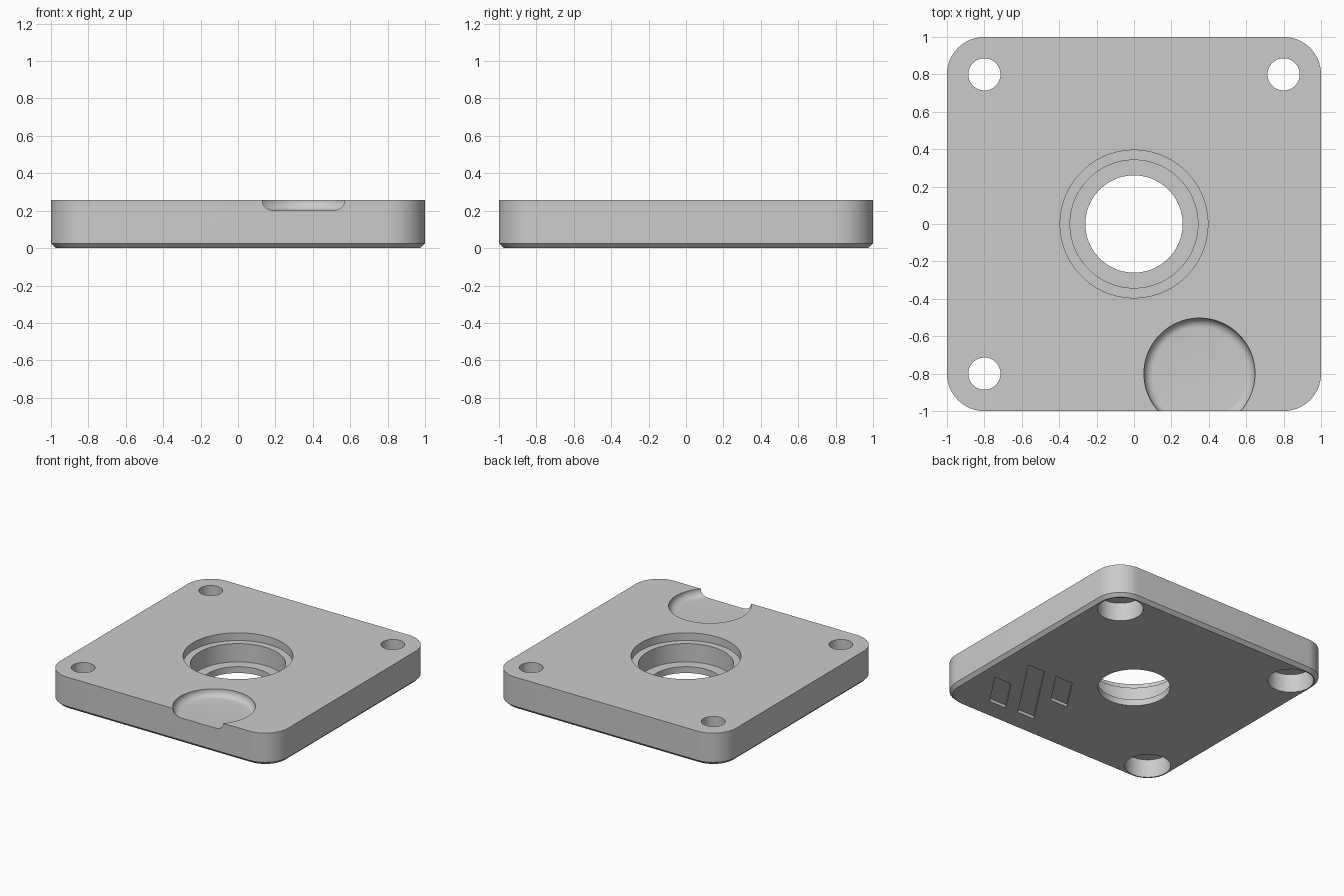
import bpy, bmesh
from math import sin, cos, pi, radians

cube = bpy.data.objects.get("Cube")
if cube:
    bpy.data.objects.remove(cube, do_unlink=True)

HEIGHT = 0.256
CORNER = 0.2
CHAMFER = 0.025
OVER = 0.1          # how far cutters reach past the plate

grey = bpy.data.materials.new("plain grey")
grey.use_nodes = True
colour = (0.6, 0.6, 0.6, 1)
grey.diffuse_color = colour
grey.node_tree.nodes["Principled BSDF"].inputs["Base Color"].default_value = colour


def loft(name, rings):
    """Closed solid through matching rings of points, listed bottom to top."""
    bm = bmesh.new()
    loops = [[bm.verts.new(p) for p in ring] for ring in rings]
    n = len(loops[0])
    for low, high in zip(loops, loops[1:]):
        for i in range(n):
            j = (i + 1) % n
            bm.faces.new((low[i], low[j], high[j], high[i]))
    bm.faces.new(loops[0][::-1])
    bm.faces.new(loops[-1])
    bmesh.ops.recalc_face_normals(bm, faces=bm.faces)
    mesh = bpy.data.meshes.new(name)
    bm.to_mesh(mesh)
    bm.free()
    mesh.materials.append(grey)
    obj = bpy.data.objects.new(name, mesh)
    bpy.context.collection.objects.link(obj)
    return obj


def rounded_square(inset, z, steps=16):
    """Square outline with round corners, pulled in by the inset."""
    radius, centre = CORNER - inset, 1 - CORNER
    points = []
    for k, (sx, sy) in enumerate([(1, 1), (-1, 1), (-1, -1), (1, -1)]):
        for i in range(steps + 1):
            a = (k + i / steps) * pi / 2
            points.append((sx * centre + radius * cos(a), sy * centre + radius * sin(a), z))
    return points


def turned(name, x, y, profile, sides=96):
    """Solid of revolution from (radius, height) pairs."""
    angles = [2 * pi * i / sides for i in range(sides)]
    return loft(name, [[(x + r * cos(a), y + r * sin(a), z) for a in angles]
                       for r, z in profile])


def cut(target, cutter):
    mod = target.modifiers.new("cut", 'BOOLEAN')
    mod.operation = 'DIFFERENCE'
    mod.solver = 'EXACT'
    mod.object = cutter
    bpy.context.view_layer.objects.active = target
    bpy.ops.object.modifier_apply(modifier=mod.name)
    bpy.data.objects.remove(cutter, do_unlink=True)


# Plate with rounded corners and a chamfered lower edge
plate = loft("base_plate", [rounded_square(CHAMFER, 0),
                            rounded_square(0, CHAMFER),
                            rounded_square(0, HEIGHT)])

# Stepped bore through the middle
cut(plate, turned("bore_cutter", 0, 0, [
    (0.26, -OVER), (0.26, 0.05), (0.342, 0.05), (0.342, 0.195),
    (0.395, 0.195), (0.395, HEIGHT + OVER)]))

# Screw holes in three corners, widened from below
for x, y in [(-0.8, 0.8), (0.8, 0.8), (-0.8, -0.8)]:
    cut(plate, turned("screw_hole_cutter", x, y, [
        (0.165, -OVER), (0.165, 0.145), (0.086, 0.145), (0.086, HEIGHT + OVER)], 64))

# Round dish with a filleted floor, open at the front edge
fillet, dish_radius, floor = 0.05, 0.297, 0.2
arc = [i * pi / 16 for i in range(9)]
dish = [(dish_radius - fillet + fillet * sin(a), floor + fillet * (1 - cos(a))) for a in arc]
cut(plate, turned("dish_cutter", 0.35, -0.8, dish + [(dish_radius, HEIGHT + OVER)]))

# Three slanted grooves underneath: right edge at the back end, then both ends
SLANT, WIDTH, DEPTH = 0.665, 0.15, 0.025
for x, back, front in [(0.86, -0.53, -0.82), (0.79, -0.24, -0.81), (0.53, -0.24, -0.525)]:
    shift = (back - front) * SLANT
    outline = [(x, back), (x - WIDTH, back), (x - WIDTH - shift, front), (x - shift, front)]
    cut(plate, loft("groove_cutter", [[(px, py, z) for px, py in outline]
                                      for z in (-OVER, DEPTH)]))

# Smooth curved walls, crisp edges
bpy.ops.object.select_all(action='DESELECT')
plate.select_set(True)
bpy.context.view_layer.objects.active = plate
bpy.ops.object.shade_smooth_by_angle(angle=radians(25))
